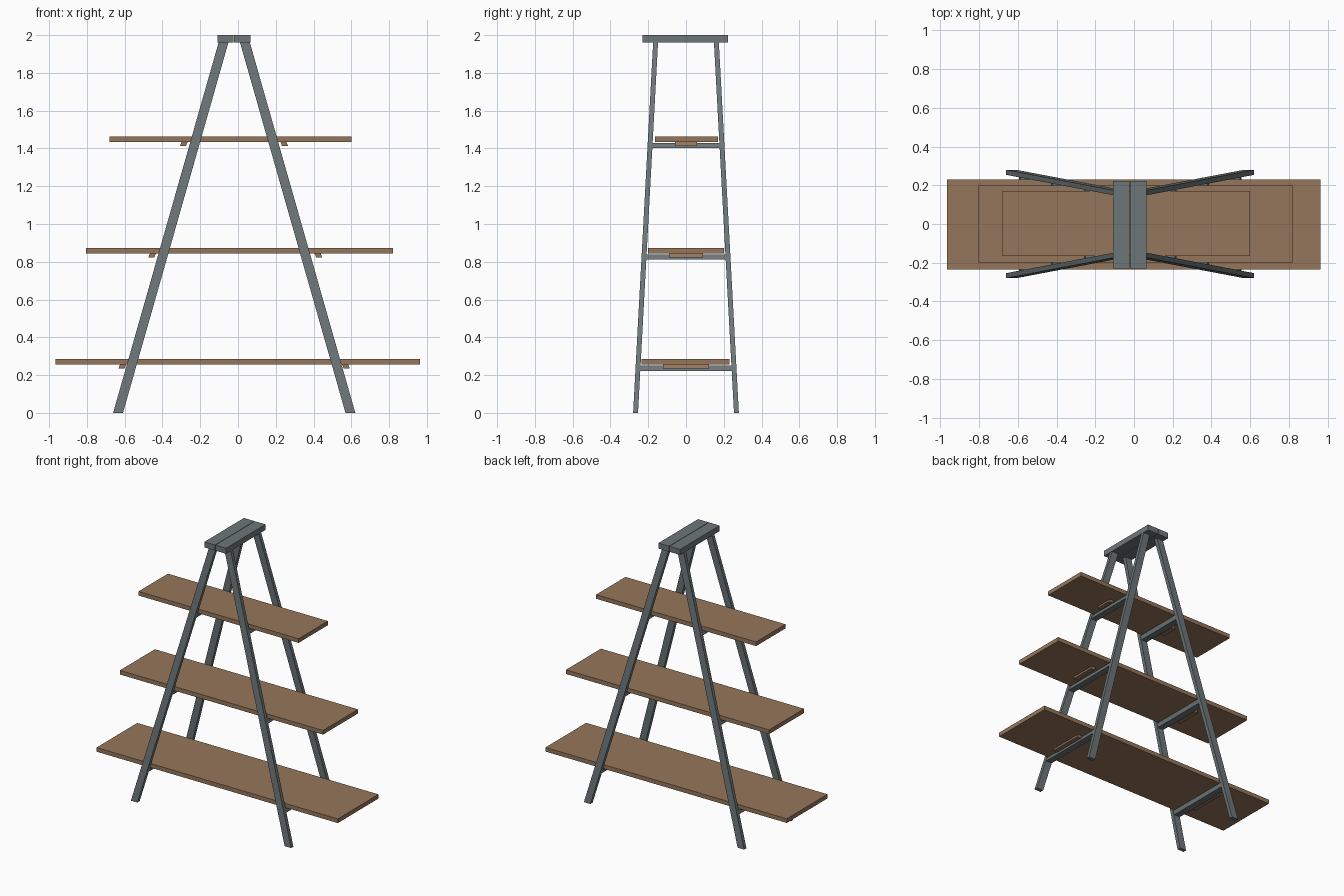
import bpy
import bmesh
from mathutils import Vector

cube = bpy.data.objects.get("Cube")
if cube:
    bpy.data.objects.remove(cube, do_unlink=True)


def make_material(name, rgb):
    mat = bpy.data.materials.new(name)
    mat.use_nodes = True
    color = (*rgb, 1)
    mat.diffuse_color = color
    mat.node_tree.nodes["Principled BSDF"].inputs["Base Color"].default_value = color
    return mat


wood = make_material("warm_brown_wood", (0.30, 0.18, 0.105))
grey = make_material("slate_grey_paint", (0.155, 0.183, 0.19))


def slanted_box(name, bottom, top, size, mat):
    """Box with level ends, leaning from the bottom centre to the top centre."""
    bm = bmesh.new()
    bmesh.ops.create_cube(bm, size=1)
    for v in bm.verts:
        centre = Vector(top if v.co.z > 0 else bottom)
        v.co = centre + Vector((v.co.x * size[0], v.co.y * size[1], 0))
    mesh = bpy.data.meshes.new(name)
    bm.to_mesh(mesh)
    bm.free()
    mesh.materials.append(mat)
    obj = bpy.data.objects.new(name, mesh)
    bpy.context.collection.objects.link(obj)
    return obj


def board(name, low, high, mat):
    """Upright box between two opposite corners."""
    low, high = Vector(low), Vector(high)
    mid, size = (low + high) / 2, high - low
    return slanted_box(name, (mid.x, mid.y, low.z), (mid.x, mid.y, high.z), size, mat)


AXIS = -0.02      # the frame stands slightly off the middle
LEG_TOP = 1.96
LEG_W, LEG_T = 0.052, 0.026


def leg_x(side, z):
    return AXIS + side * (0.615 - 0.558 * z / LEG_TOP)


def leg_y(z):
    return 0.267 - 0.106 * z / LEG_TOP


SIDES = (("right", -1), ("left", 1))

# Four splayed legs
for side_name, side in SIDES:
    for depth_name, depth in (("front", -1), ("back", 1)):
        slanted_box(f"{depth_name}_{side_name}_leg",
                    (leg_x(side, 0), depth * leg_y(0), 0),
                    (leg_x(side, LEG_TOP), depth * leg_y(LEG_TOP), LEG_TOP),
                    (LEG_W, LEG_T), grey)

# Two planks capping the frame
board("right_cap_plank", (-0.108, -0.23, LEG_TOP), (-0.023, 0.222, 2), grey)
board("left_cap_plank", (-0.020, -0.23, LEG_TOP), (0.065, 0.222, 2), grey)

# Shelves: name, x range, y range, underside, cleat half length, cleat centres
SHELVES = (
    ("lower", (-0.967, 0.963), (-0.235, 0.23), 0.255, 0.122, (-0.613, 0.572)),
    ("middle", (-0.805, 0.82), (-0.2, 0.2), 0.843, 0.09, (-0.455, 0.426)),
    ("upper", (-0.68, 0.6), (-0.165, 0.17), 1.434, 0.058, (-0.287, 0.245)),
)
for name, xs, ys, z, half, cleats in SHELVES:
    board(f"{name}_shelf", (xs[0], ys[0], z), (xs[1], ys[1], z + 0.03), wood)
    for (side_name, side), cx in zip(SIDES, cleats):
        # Rung joining the front and back legs below the shelf
        z0, z1 = z - 0.032, z - 0.004
        slanted_box(f"{name}_{side_name}_rung",
                    (leg_x(side, z0), 0, z0), (leg_x(side, z1), 0, z1),
                    (LEG_W * 0.9, 2 * leg_y(z) - LEG_T), grey)
        # Wooden cleat that hooks the shelf over the rung
        slanted_box(f"{name}_{side_name}_cleat",
                    (cx + side * 0.004, 0, z - 0.021), (cx - side * 0.004, 0, z),
                    (0.032, 2 * half), wood)
